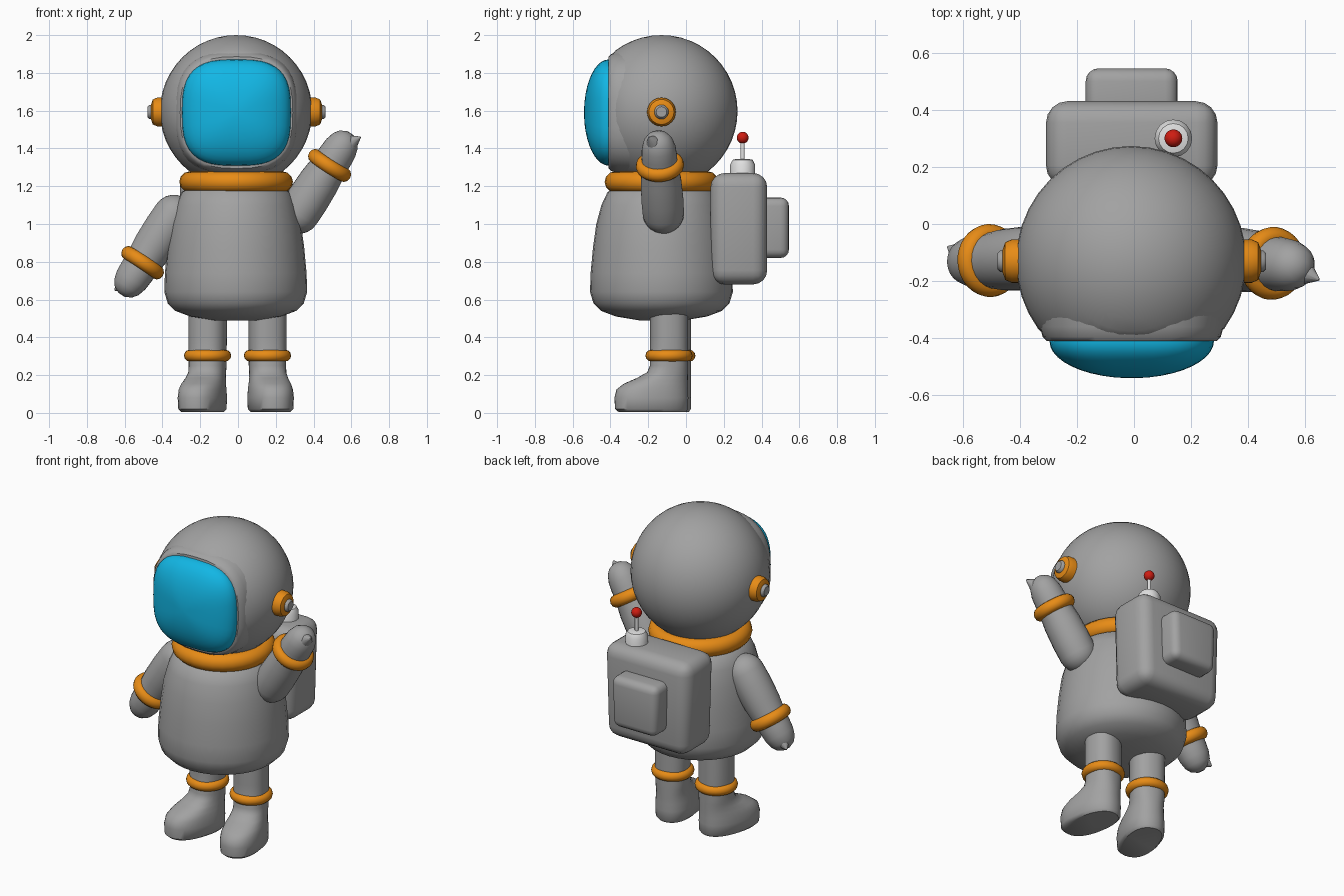
import bpy, bmesh, math
from mathutils import Matrix, Vector

if "Cube" in bpy.data.objects:
    bpy.data.objects.remove(bpy.data.objects["Cube"], do_unlink=True)


def material(name, color):
    m = bpy.data.materials.new(name)
    m.use_nodes = True
    m.diffuse_color = (*color, 1)
    m.node_tree.nodes["Principled BSDF"].inputs["Base Color"].default_value = (*color, 1)
    return m


grey = material("suit grey", (0.36, 0.36, 0.36))
orange = material("trim orange", (0.8, 0.26, 0.008))
blue = material("visor blue", (0.006, 0.47, 0.78))
white = material("antenna white", (0.75, 0.75, 0.75))
red = material("beacon red", (0.62, 0.012, 0.006))


def finish(name, bm, mat, place, angle=45):
    """Turn a bmesh into a placed, smooth shaded object."""
    bmesh.ops.recalc_face_normals(bm, faces=bm.faces)
    mesh = bpy.data.meshes.new(name)
    bm.to_mesh(mesh)
    bm.free()
    mesh.materials.append(mat)
    ob = bpy.data.objects.new(name, mesh)
    bpy.context.collection.objects.link(ob)
    ob.matrix_world = place
    bpy.ops.object.select_all(action="DESELECT")
    ob.select_set(True)
    bpy.context.view_layer.objects.active = ob
    bpy.ops.object.shade_smooth_by_angle(angle=math.radians(angle))
    return ob


def aim(origin, direction=(0, 0, 1)):
    """Placement whose local z follows the direction."""
    turn = Vector(direction).to_track_quat("Z", "Y").to_matrix().to_4x4()
    return Matrix.Translation(origin) @ turn


def loft(name, rings, mat, place, power=2, sides=32):
    """Skin superellipse rings given as (z, rx, ry, centre_y)."""
    bm = bmesh.new()
    loops = []
    for z, rx, ry, cy in rings:
        loop = []
        for i in range(sides):
            a = math.tau * i / sides
            c, s = math.cos(a), math.sin(a)
            x = math.copysign(abs(c) ** (2 / power), c) * rx
            y = math.copysign(abs(s) ** (2 / power), s) * ry
            loop.append(bm.verts.new((x, y + cy, z)))
        loops.append(loop)
    for low, high in zip(loops, loops[1:]):
        for i in range(sides):
            j = (i + 1) % sides
            bm.faces.new((low[i], low[j], high[j], high[i]))
    bm.faces.new(loops[0])
    bm.faces.new(loops[-1])
    return finish(name, bm, mat, place)


def turned(name, profile, mat, place, sides=32):
    """Round part from (radius, height) pairs."""
    return loft(name, [(z, r, r, 0) for r, z in profile], mat, place, sides=sides)


def ball(name, radius, mat, origin, front=None):
    """Sphere, optionally flattened at a front plane."""
    bm = bmesh.new()
    bmesh.ops.create_uvsphere(bm, u_segments=40, v_segments=24, radius=radius)
    if front is not None:
        for v in bm.verts:
            v.co.y = max(v.co.y, front)
    return finish(name, bm, mat, Matrix.Translation(origin))


def band(name, major, minor, place, stretch=1):
    """Padded ring around a limb or the neck."""
    bm = bmesh.new()
    rows = []
    for i in range(32):
        a = math.tau * i / 32
        row = []
        for k in range(12):
            b = math.tau * k / 12
            r = major + minor * math.cos(b)
            row.append(bm.verts.new((r * math.cos(a), r * math.sin(a), minor * stretch * math.sin(b))))
        rows.append(row)
    for i in range(32):
        for k in range(12):
            n, m = (i + 1) % 32, (k + 1) % 12
            bm.faces.new((rows[i][k], rows[n][k], rows[n][m], rows[i][m]))
    return finish(name, bm, orange, place)


def padded_box(name, size, centre, bevel):
    bm = bmesh.new()
    bmesh.ops.create_cube(bm, size=1)
    bmesh.ops.scale(bm, vec=size, verts=bm.verts)
    # the lower edge is drawn in a little
    for v in bm.verts:
        if v.co.z < 0:
            v.co.x *= 0.94
    bmesh.ops.bevel(bm, geom=bm.edges[:], offset=bevel, segments=4, profile=0.5, affect="EDGES")
    return finish(name, bm, grey, Matrix.Translation(centre))


# Torso and collar
turned("torso", [(0.12, 0.49), (0.24, 0.51), (0.32, 0.54), (0.36, 0.58), (0.378, 0.64),
                 (0.375, 0.74), (0.362, 0.88), (0.345, 1.0), (0.318, 1.1), (0.285, 1.17),
                 (0.23, 1.2)], grey, aim((-0.012, -0.13, 0)))
band("collar", 0.245, 0.056, aim((-0.01, -0.13, 1.223)))

# Helmet with a flattened face opening, rim and domed visor
ball("helmet", 0.403, grey, (-0.01, -0.13, 1.597), front=-0.275)
face = aim((-0.008, -0.36, 1.59), (0, -1, 0))
loft("visor_rim", [(-0.06, 0.33, 0.33, 0), (0.0, 0.322, 0.322, 0), (0.035, 0.312, 0.31, 0),
                   (0.05, 0.298, 0.296, 0)], grey, face, power=2.7, sides=40)
dome = [(0.03, 0.285, 0.28, 0)]
for step in range(11):
    t = math.cos(math.radians(step * 8.6))
    dome.append((0.05 + 0.13 * math.sqrt(1 - t * t), 0.288 * t, 0.281 * t, 0))
loft("visor", dome, blue, face, power=3, sides=40)

# Ear pieces
for side, label in ((1, "left"), (-1, "right")):
    ear = aim((-0.008 + side * 0.36, -0.13, 1.593), (side, 0, 0))
    turned(label + "_ear_disc", [(0.076, 0), (0.076, 0.06), (0.066, 0.083), (0.04, 0.092)], orange, ear)
    turned(label + "_ear_cap", [(0.038, 0.05), (0.038, 0.1), (0.028, 0.11)], grey, ear, sides=20)

# Arms: one raised, one lowered, each measured from its wrist
for label, wrist, along, thumb in (
        ("left", (0.485, -0.138, 1.31), (0.54, -0.06, 0.84), (0.648, -0.195, 1.46)),
        ("right", (-0.505, -0.128, 0.795), (-0.55, -0.03, -0.83), (-0.652, -0.08, 0.65))):
    place = aim(wrist, along)
    sleeve = [(0.11 * math.sin(a), -0.3 - 0.11 * math.cos(a))
              for a in (math.radians(d) for d in range(8, 91, 16))]
    sleeve += [(0.112, -0.22), (0.108, -0.1), (0.096, 0), (0.094, 0.06), (0.09, 0.11),
               (0.077, 0.155), (0.055, 0.185), (0.02, 0.203)]
    turned(label + "_arm", sleeve, grey, place, sides=24)
    band(label + "_wrist_band", 0.094, 0.034, place, stretch=1.1)
    root = Vector(wrist) + Vector(along) * 0.1
    reach = Vector(thumb) - root
    turned(label + "_thumb", [(0.065, 0), (0.04, reach.length * 0.6), (0.004, reach.length)],
           grey, aim(root, reach), sides=12)

# Legs with boots turned outward
for label, x, y, yaw in (("left", 0.156, -0.09, 10), ("right", -0.161, -0.075, -17)):
    place = Matrix.Translation((x, y, 0)) @ Matrix.Rotation(math.radians(yaw), 4, "Z")
    boot = []
    # each row: height, half width, toe reach, heel reach
    for z, w, toe, heel in ((0.005, 0.1, 0.27, 0.09), (0.02, 0.115, 0.288, 0.1),
                            (0.08, 0.118, 0.292, 0.102), (0.125, 0.114, 0.28, 0.1),
                            (0.155, 0.108, 0.24, 0.1), (0.185, 0.1, 0.17, 0.1),
                            (0.215, 0.097, 0.115, 0.1), (0.25, 0.098, 0.1, 0.1),
                            (0.4, 0.1, 0.1, 0.1), (0.58, 0.1, 0.1, 0.1)):
        boot.append((z, w, (toe + heel) / 2, (heel - toe) / 2))
    loft(label + "_leg_and_boot", boot, grey, place, power=2.3)
    band(label + "_ankle_band", 0.094, 0.031, aim((x, y, 0.303)))

# Backpack, pocket and antenna
padded_box("backpack", (0.605, 0.3, 0.59), (-0.008, 0.28, 0.975), 0.075)
padded_box("backpack_pocket", (0.325, 0.2, 0.32), (-0.008, 0.445, 0.98), 0.045)
mast = aim((0.138, 0.3, 1.22))
turned("antenna_base", [(0.066, 0), (0.066, 0.095), (0.052, 0.12), (0.03, 0.125)], white, mast, sides=16)
turned("antenna_mast", [(0.011, 0.1), (0.011, 0.23)], white, mast, sides=10)
ball("antenna_beacon", 0.031, red, (0.138, 0.3, 1.457))
